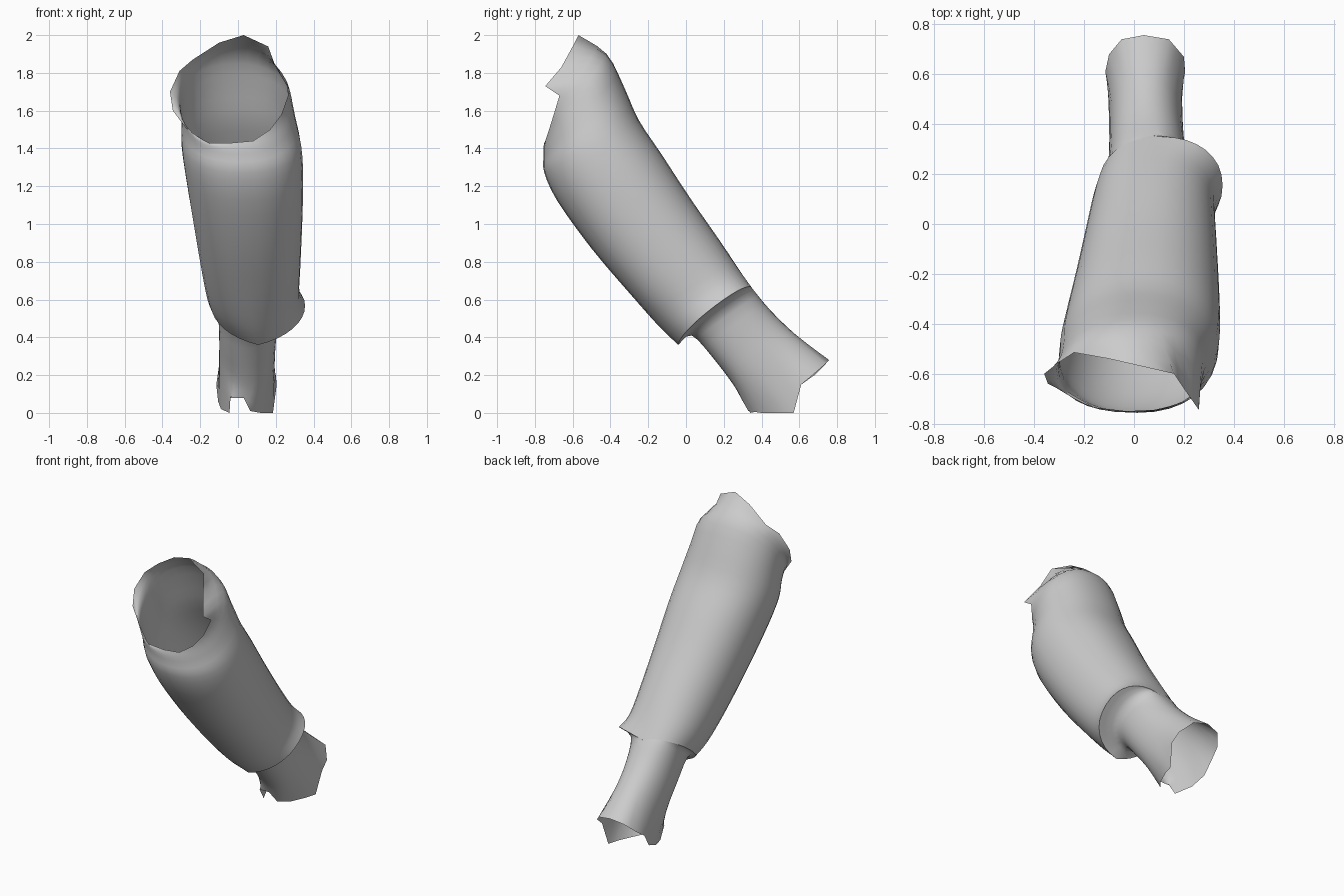
import bpy
from math import sin, cos, pi
from mathutils import Vector

if "Cube" in bpy.data.objects:
    bpy.data.objects.remove(bpy.data.objects["Cube"])

N = 32      # points around each ring
STEPS = 3   # spline steps between rings


def spow(v, e=0.92):
    return abs(v) ** e * (1 if v >= 0 else -1)


def ring(fy, fz, by, bz, xl, xr, bow=0.0):
    """Oval from a front point (fy, fz) round to a back point (by, bz); bow lifts the sides."""
    pts = []
    for k in range(N):
        a = 2 * pi * k / N
        c, s = spow(cos(a)), spow(sin(a))
        pts.append(Vector(((xl + xr) / 2 + s * (xr - xl) / 2,
                           (fy + by) / 2 - c * (by - fy) / 2,
                           (fz + bz) / 2 - c * (bz - fz) / 2 + abs(s) * bow)))
    return pts


def ragged(points):
    """Torn rim: 16 points, resampled to N by straight segments."""
    p = [Vector(q) for q in points]
    m = N // len(p)
    return [p[i].lerp(p[(i + 1) % len(p)], t / m) for i in range(len(p)) for t in range(m)]


def catmull(a, b, c, d, t):
    return 0.5 * (2 * b + (c - a) * t + (2 * a - 5 * b + 4 * c - d) * t * t
                  + (3 * b - a - 3 * c + d) * t ** 3)


def loft(name, rings):
    rows = []
    n = len(rings)
    for i in range(n - 1):
        q = [rings[max(0, min(n - 1, i + o))] for o in (-1, 0, 1, 2)]
        for s in range(STEPS):
            rows.append([catmull(*(r[k] for r in q), s / STEPS) for k in range(N)])
    rows.append(rings[-1])
    verts = [v for r in rows for v in r]
    faces = [(i * N + j, (i + 1) * N + j, (i + 1) * N + (j + 1) % N, i * N + (j + 1) % N)
             for i in range(len(rows) - 1) for j in range(N)]
    me = bpy.data.meshes.new(name)
    me.from_pydata(verts, [], faces)
    ob = bpy.data.objects.new(name, me)
    bpy.context.collection.objects.link(ob)
    bpy.ops.object.select_all(action='DESELECT')
    ob.select_set(True)
    bpy.context.view_layer.objects.active = ob
    bpy.ops.object.shade_smooth_by_angle(angle=0.9)
    return ob


# Wide outer sleeve, from the torn upper opening down to the cuff lip
upper_rim = ragged([
    (-.03, -.75, 1.43), (.08, -.745, 1.44), (.17, -.725, 1.50), (.23, -.70, 1.58),
    (.265, -.67, 1.68), (.26, -.745, 1.73), (.20, -.66, 1.83), (.16, -.60, 1.94),
    (.03, -.57, 2.0), (-.10, -.54, 1.96), (-.24, -.515, 1.87), (-.31, -.56, 1.81),
    (-.36, -.60, 1.70), (-.345, -.64, 1.60), (-.27, -.67, 1.50), (-.16, -.735, 1.43)])
lip = ring(-.04, .36, .35, .655, -.14, .355, .06)
loft("outer_sleeve", [
    upper_rim,
    ring(-.755, 1.40, -.42, 1.90, -.31, .28),
    ring(-.755, 1.35, -.33, 1.73, -.30, .305),
    ring(-.75, 1.27, -.25, 1.55, -.298, .335),
    ring(-.68, 1.12, -.13, 1.37, -.275, .345),
    ring(-.50, .87, .02, 1.14, -.235, .34),
    ring(-.30, .635, .18, .91, -.195, .33),
    ring(-.14, .455, .29, .745, -.165, .325, .03),
    lip])

# Narrow inner sleeve, folding in under the lip and ending in a torn edge
lower_rim = ragged([
    (.03, .29, .08), (.065, .33, .01), (.12, .40, 0), (.165, .50, 0),
    (.185, .57, 0), (.205, .61, .15), (.20, .67, .20), (.14, .74, .26),
    (.04, .757, .28), (-.05, .74, .26), (-.10, .68, .20), (-.115, .61, .15),
    (-.105, .55, .06), (-.09, .45, .02), (-.045, .34, 0), (-.04, .29, .08)])
loft("inner_sleeve", [
    lip,
    ring(.03, .41, .365, .64, -.11, .235, .03),
    ring(.14, .295, .45, .54, -.10, .205),
    ring(.25, .15, .58, .415, -.10, .195),
    lower_rim])
